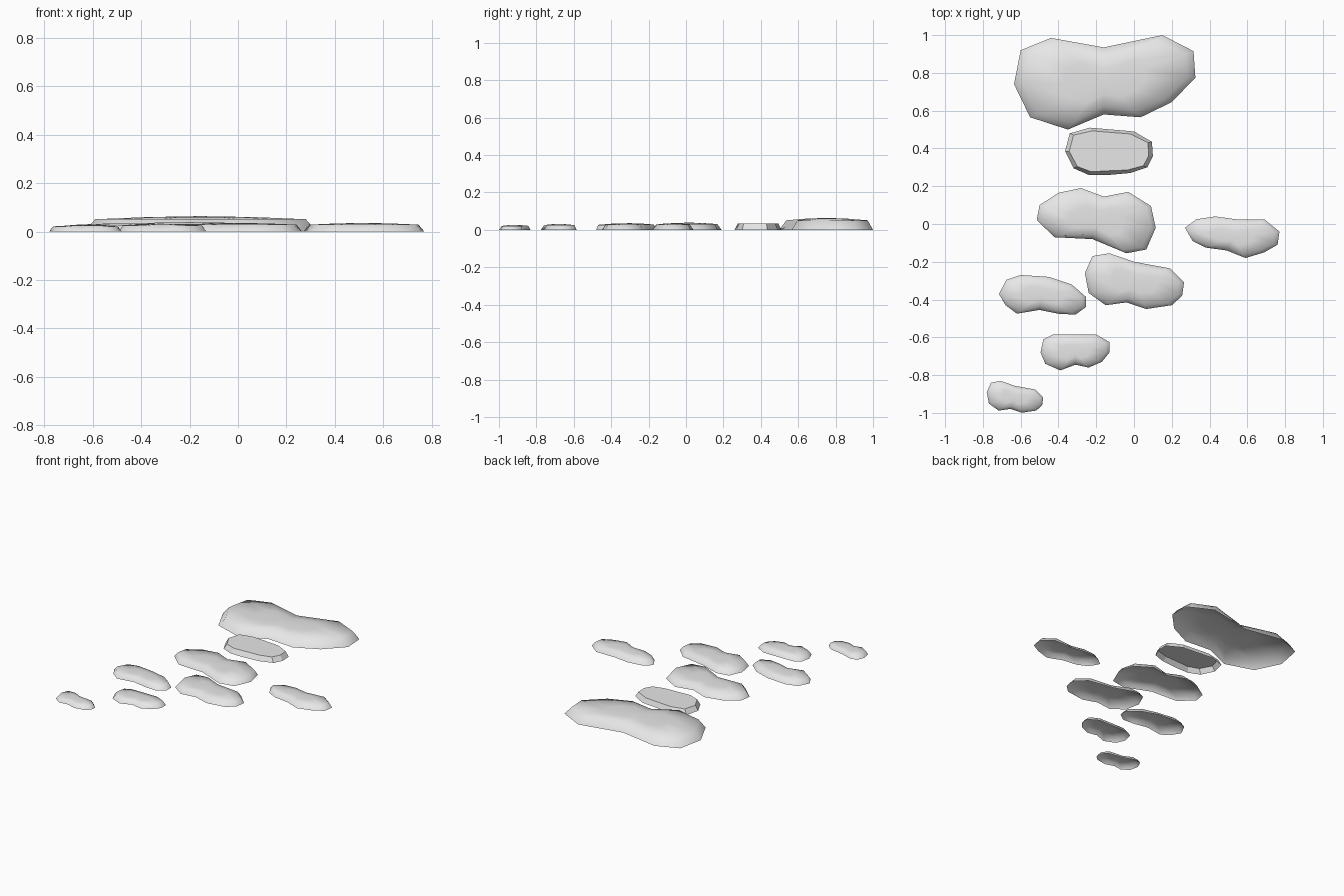
import bpy
import bmesh
from mathutils import Vector

default_cube = bpy.data.objects.get("Cube")
if default_cube:
    bpy.data.objects.remove(default_cube, do_unlink=True)

# Pale stone material shared by the whole path
stone = bpy.data.materials.new("pale_grey_stone")
stone.use_nodes = True
stone_colour = (0.8, 0.8, 0.8, 1)
stone.diffuse_color = stone_colour
for node in stone.node_tree.nodes:
    if node.type == "BSDF_PRINCIPLED":
        node.inputs["Base Color"].default_value = stone_colour


def outline_centre(points):
    """Middle of the outline's bounding box."""
    xs = [p.x for p in points]
    ys = [p.y for p in points]
    return Vector((min(xs) + max(xs), min(ys) + max(ys))) / 2


def read_outline(hundredths):
    """Turn an outline given in hundredths of a unit into vectors."""
    return [Vector(pair) / 100 for pair in hundredths]


def add_ring(bm, centre, offsets, height):
    return [bm.verts.new((*(centre + offset), height)) for offset in offsets]


def bridge(bm, lower, upper):
    """Join two matching rings, listed clockwise, with a band of quads."""
    count = len(lower)
    for i in range(count):
        j = (i + 1) % count
        bm.faces.new((lower[j], lower[i], upper[i], upper[j]))


def build_stone(name, outline, height, bevel, domed=True):
    """Open-bottomed stone with a sloping side and a domed or flat top."""
    bm = bmesh.new()
    centre = outline_centre(outline)
    base = [p - centre for p in outline]
    rim = [p * (1 - bevel / p.length) for p in base]
    rim_height = height * 0.8 if domed else height

    # Sloping side
    base_ring = add_ring(bm, centre, base, 0)
    rim_ring = add_ring(bm, centre, rim, rim_height)
    bridge(bm, base_ring, rim_ring)

    # Top surface
    if domed:
        crown = [p * 0.5 for p in rim]
        crown_ring = add_ring(bm, centre, crown, height * 0.94)
        bridge(bm, rim_ring, crown_ring)
        peak = bm.verts.new((*centre, height))
        for first, second in zip(crown_ring, crown_ring[1:] + crown_ring[:1]):
            bm.faces.new((second, first, peak))
    else:
        bm.faces.new(reversed(rim_ring))

    for face in bm.faces:
        face.smooth = domed
    mesh = bpy.data.meshes.new(name)
    bm.to_mesh(mesh)
    bm.free()
    mesh.materials.append(stone)
    obj = bpy.data.objects.new(name, mesh)
    bpy.context.collection.objects.link(obj)
    return obj


# Large slab at the back
large_slab = read_outline([
    (-63.5, 74), (-60, 92), (-44, 98.5), (-16, 93.5), (15, 100), (31.5, 91.5),
    (32.5, 77.5), (20, 64.5), (3.5, 56.5), (-16, 58), (-35, 50), (-55, 56.5)])
build_stone("large_back_slab", large_slab, height=0.064, bevel=0.045)

# Flat topped slab
flat_slab = read_outline([
    (-36.5, 38.5), (-34, 48), (-23.5, 51), (0, 49), (9.5, 43.5), (10, 36),
    (7, 30), (-2, 27), (-13, 26), (-24, 26), (-32, 29.5)])
build_stone("flat_slab", flat_slab, height=0.034, bevel=0.022, domed=False)

# Middle stones of the path
centre_stone = read_outline([
    (-51.5, 2), (-50, 10), (-40, 16.5), (-28, 19), (-16, 14.5), (-3, 17),
    (9, 9.5), (11.5, -2), (6.5, -13.5), (-4, -15.5), (-22, -8), (-42, -7)])
build_stone("centre_stone", centre_stone, height=0.039, bevel=0.025)

side_stone = read_outline([
    (27, -2), (33, 2.5), (43, 4), (54, 2.5), (69, 2.5), (77, -4),
    (76, -11), (69, -15), (59, -18), (49, -14), (38, -12.5), (31, -9)])
build_stone("left_side_stone", side_stone, height=0.036, bevel=0.025)

kidney_stone = read_outline([
    (-26, -26), (-22, -17), (-13, -15.5), (0, -20), (19, -23.5), (26.5, -31),
    (25.5, -38), (20, -43), (6.5, -45), (-4, -41.5), (-15, -43), (-24, -36.5)])
build_stone("kidney_stone", kidney_stone, height=0.036, bevel=0.024)

right_stone = read_outline([
    (-71.5, -37), (-67.5, -29.5), (-60, -27), (-45, -28), (-33, -32),
    (-25.5, -38.5), (-25.5, -44), (-31, -48), (-40, -47.5), (-50, -45.5),
    (-62, -47.5), (-68, -43)])
build_stone("right_side_stone", right_stone, height=0.034, bevel=0.022)

# Small stones towards the front
small_stone = read_outline([
    (-49.5, -68), (-48, -61), (-43, -58.5), (-20, -58.5), (-13, -62.5),
    (-13, -68), (-17, -73), (-24, -76), (-31, -74.5), (-39, -77.5), (-47, -74)])
build_stone("small_stone", small_stone, height=0.032, bevel=0.02)

# The front stone repeats the kidney shape at a smaller size
kidney_centre = outline_centre(kidney_stone)
front_centre = Vector((-0.63, -0.915))
front_stone = [front_centre + (p - kidney_centre) * 0.57 for p in kidney_stone]
build_stone("front_stone", front_stone, height=0.027, bevel=0.016)
